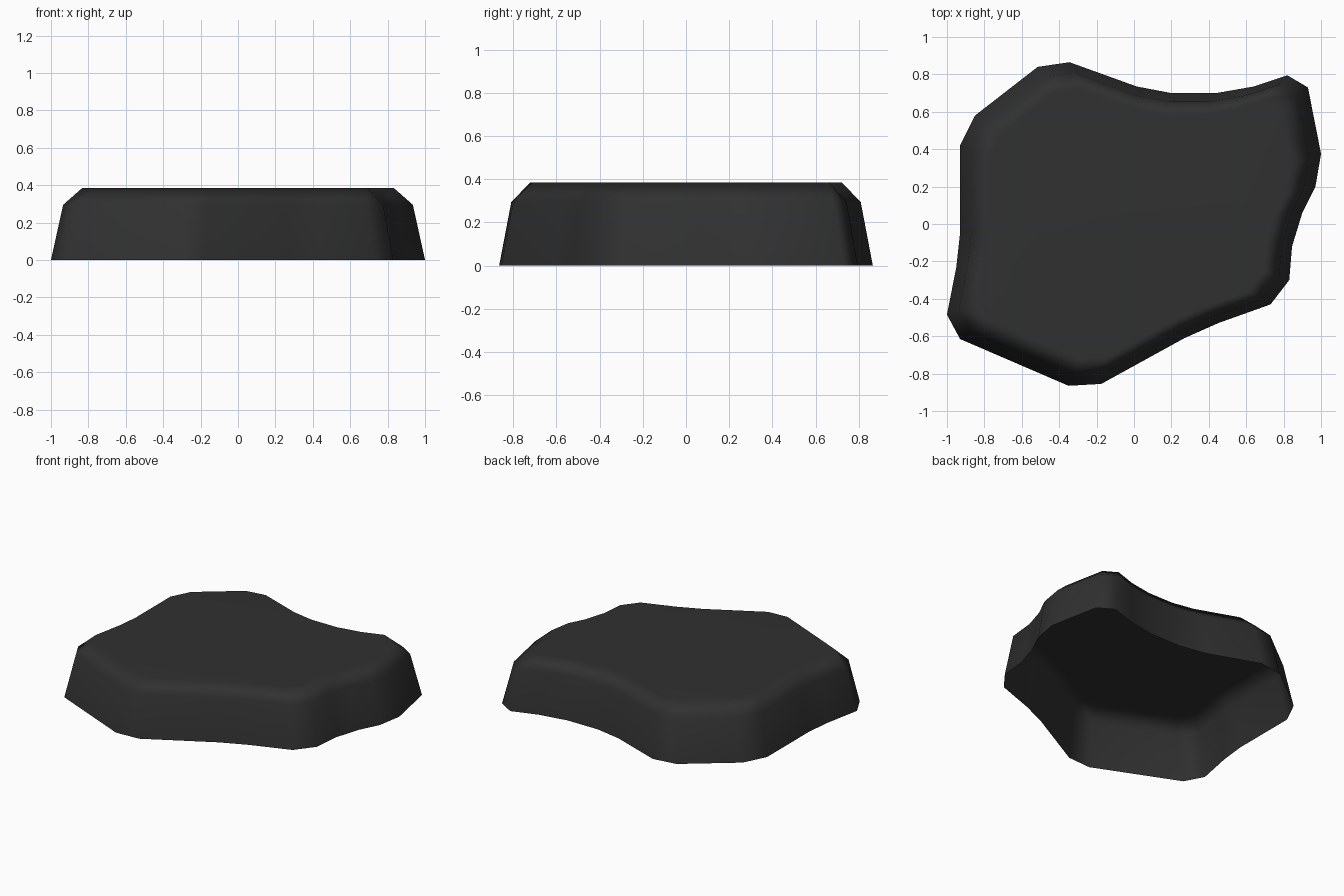
import bpy, bmesh

if "Cube" in bpy.data.objects:
    bpy.data.objects.remove(bpy.data.objects["Cube"])

# Irregular slab footprint, counter-clockwise from the right
OUTLINE = [
    (1.0, 0.375), (0.93, 0.73), (0.82, 0.795), (0.64, 0.735), (0.44, 0.70),
    (0.20, 0.70), (0.015, 0.735), (-0.345, 0.865), (-0.515, 0.84),
    (-0.85, 0.58), (-0.93, 0.42), (-0.93, -0.05), (-0.95, -0.23),
    (-1.0, -0.485), (-0.93, -0.615), (-0.35, -0.865), (-0.175, -0.855),
    (0.27, -0.61), (0.45, -0.53), (0.73, -0.43), (0.83, -0.30),
    (0.845, -0.12), (0.90, 0.06), (0.97, 0.20),
]
# Height and scale of each ring: open rim, shoulder, top edge
RINGS = [(0.0, 1.0), (0.295, 0.935), (0.385, 0.833)]

# Hollow shell: tapered wall, chamfered shoulder, flat top, open underneath
bm = bmesh.new()
rings = [[bm.verts.new((x * s, y * s, z)) for x, y in OUTLINE] for z, s in RINGS]
n = len(OUTLINE)
for low, high in zip(rings, rings[1:]):
    for i in range(n):
        j = (i + 1) % n
        bm.faces.new((low[i], low[j], high[j], high[i]))
bm.faces.new(rings[-1])
bmesh.ops.recalc_face_normals(bm, faces=bm.faces)
bm.normal_update()
if max(bm.faces, key=lambda f: f.calc_area()).normal.z < 0:
    bmesh.ops.reverse_faces(bm, faces=bm.faces)
for f in bm.faces:
    f.smooth = True

mesh = bpy.data.meshes.new("stone_slab")
bm.to_mesh(mesh)
bm.free()
slab = bpy.data.objects.new("stone_slab", mesh)
bpy.context.collection.objects.link(slab)

# Soft edges that keep the large faces flat
weighted = slab.modifiers.new("soft_edges", "WEIGHTED_NORMAL")
weighted.mode = "FACE_AREA"

# Dark grey stone
stone = bpy.data.materials.new("charcoal_stone")
stone.diffuse_color = (0.03, 0.03, 0.03, 1.0)
stone.use_nodes = True
stone.node_tree.nodes["Principled BSDF"].inputs["Base Color"].default_value = stone.diffuse_color
mesh.materials.append(stone)
